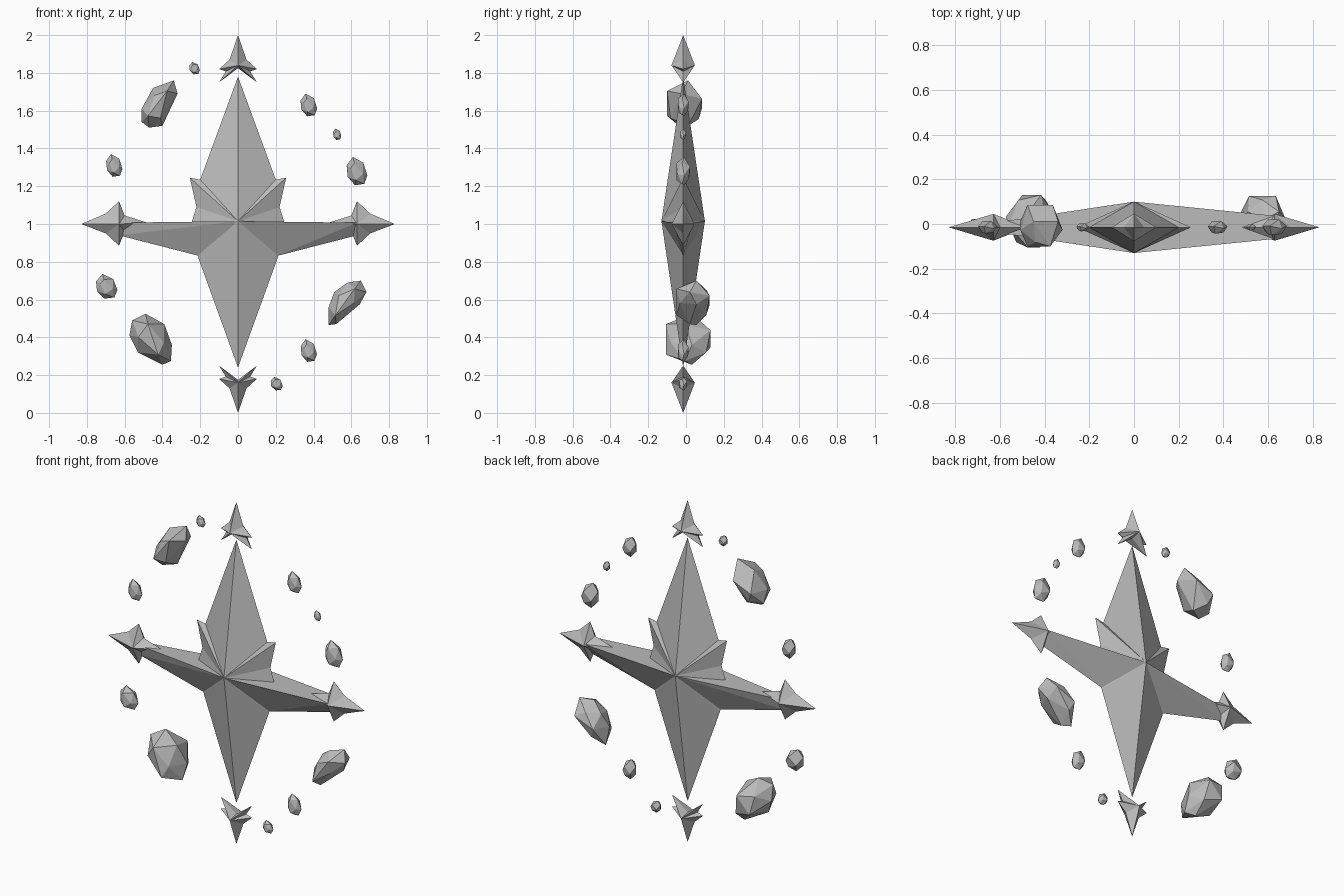
import bpy, bmesh, math
from mathutils import Vector

cube = bpy.data.objects.get("Cube")
if cube:
    bpy.data.objects.remove(cube)

stone = bpy.data.materials.new("grey stone")
stone.use_nodes = True
GREY = (0.5, 0.5, 0.5, 1)
stone.diffuse_color = GREY
stone.node_tree.nodes["Principled BSDF"].inputs["Base Color"].default_value = GREY
MID = -0.015  # depth of the flat middle plane


def finish(name, bm):
    bmesh.ops.recalc_face_normals(bm, faces=bm.faces)
    mesh = bpy.data.meshes.new(name)
    bm.to_mesh(mesh)
    bm.free()
    mesh.materials.append(stone)
    obj = bpy.data.objects.new(name, mesh)
    bpy.context.collection.objects.link(obj)
    return obj


def gem(name, ring, front, back):
    """Faceted solid: an outline in the middle plane fanned to two apexes."""
    bm = bmesh.new()
    rim = [bm.verts.new((x, MID, z)) for x, z in ring]
    for apex in (bm.verts.new(front), bm.verts.new(back)):
        for i, v in enumerate(rim):
            bm.faces.new((v, rim[(i + 1) % len(rim)], apex))
    return finish(name, bm)


def hull(name, points):
    bm = bmesh.new()
    for p in points:
        bm.verts.new(p)
    res = bmesh.ops.convex_hull(bm, input=bm.verts)
    bmesh.ops.delete(bm, geom=res["geom_interior"], context="VERTS")
    return finish(name, bm)


def mirrored(half):
    """Close an outline whose first and last points lie on the centre line."""
    return half + [(-x, z) for x, z in half[-2:0:-1]]


# central star with long vertical blades and two short upper spurs
star = mirrored([(0, 1.78), (0.2, 1.235), (0.255, 1.245), (0.22, 1.09),
                 (0.245, 1.01), (0.21, 0.82), (0, 0.24)])
gem("star_body", star, (0, -0.13, 1.015), (0, 0.1, 1.015))

# side arms, flat on top with a keel below, and their barbed points
for side, name, end in ((1, "left", 0.052), (-1, "right", 0.02)):
    hull(name + "_arm", [
        (0, -0.13, 1.015), (0, 0.1, 1.015), (0, MID, 0.83),
        (side * 0.21, MID, 0.832),
        (side * 0.63, MID - end, 1.007), (side * 0.63, MID + end, 1.007),
        (side * 0.63, MID, 0.94)])
    head = [(0.83, 1), (0.7, 1.055), (0.63, 1.12), (0.6, 1.045), (0.48, 1.007),
            (0.6, 0.96), (0.63, 0.885), (0.7, 0.95)]
    gem(name + "_arm_point", [(side * x, z) for x, z in head],
        (side * 0.63, MID - 0.06, 1), (side * 0.63, MID + 0.06, 1))

# floating barbed points above and below the blades
barbs = mirrored([(0, 2), (0.045, 1.87), (0.1, 1.82), (0.065, 1.808),
                  (0.1, 1.75), (0, 1.825)])
for name, flip in (("top_point", False), ("bottom_point", True)):
    place = (lambda z: 2 - z) if flip else (lambda z: z)
    gem(name, [(x, place(z)) for x, z in barbs],
        (0, MID - 0.062, place(1.84)), (0, MID + 0.062, place(1.84)))


def rock(name, outline, y0, y1, lean):
    """Chunky stone: wide middle outline with smaller front and back facets."""
    n = len(outline)
    centre = sum((Vector(p) for p in outline), Vector((0, 0))) / n
    points = []
    for i, p in enumerate(outline):
        d = Vector(p) - centre
        points.append((p[0], (y0 + y1) / 2 + lean * (y1 - y0) * (-1) ** i, p[1]))
        if i % 2 == 0:
            f = centre + d * 0.6
            points.append((f.x, y0 + 0.1 * (y1 - y0) * (i % 4 == 2), f.y))
        else:
            b = centre + d * 0.6
            points.append((b.x, y1 - 0.1 * (y1 - y0) * (i % 4 == 3), b.y))
    return hull(name, points)


# three large rocks
rock("upper_rock", [(-0.34, 1.76), (-0.32, 1.69), (-0.4, 1.52), (-0.47, 1.51),
                    (-0.51, 1.54), (-0.51, 1.61), (-0.45, 1.72)], -0.1, 0.085, 0.1)
rock("lower_right_rock", [(-0.49, 0.525), (-0.39, 0.47), (-0.35, 0.36), (-0.355, 0.275),
                          (-0.4, 0.255), (-0.53, 0.32), (-0.575, 0.41), (-0.56, 0.49)],
     -0.105, 0.13, 0.08)
rock("lower_left_rock", [(0.65, 0.7), (0.68, 0.64), (0.645, 0.575), (0.52, 0.47),
                         (0.48, 0.465), (0.48, 0.56), (0.51, 0.64), (0.58, 0.69)],
     -0.05, 0.125, 0.1)

# ring of pebbles: x, z, half width, half height
pebbles = [(-0.23, 1.825, 0.028, 0.033), (0.375, 1.63, 0.044, 0.06),
           (0.525, 1.475, 0.022, 0.03), (0.63, 1.28, 0.055, 0.075),
           (-0.655, 1.31, 0.043, 0.06), (-0.695, 0.67, 0.057, 0.065),
           (0.375, 0.33, 0.043, 0.06), (0.205, 0.155, 0.032, 0.036)]
shape = [(-0.4, 1), (0.6, 0.6), (1, -0.3), (0.7, -0.9), (-0.2, -1), (-0.9, -0.4), (-1, 0.4)]
for i, (x, z, w, h) in enumerate(pebbles):
    rock("pebble_%d" % (i + 1), [(x + w * a, z + h * b) for a, b in shape],
         MID - 0.65 * w, MID + 0.65 * w, 0.08)
